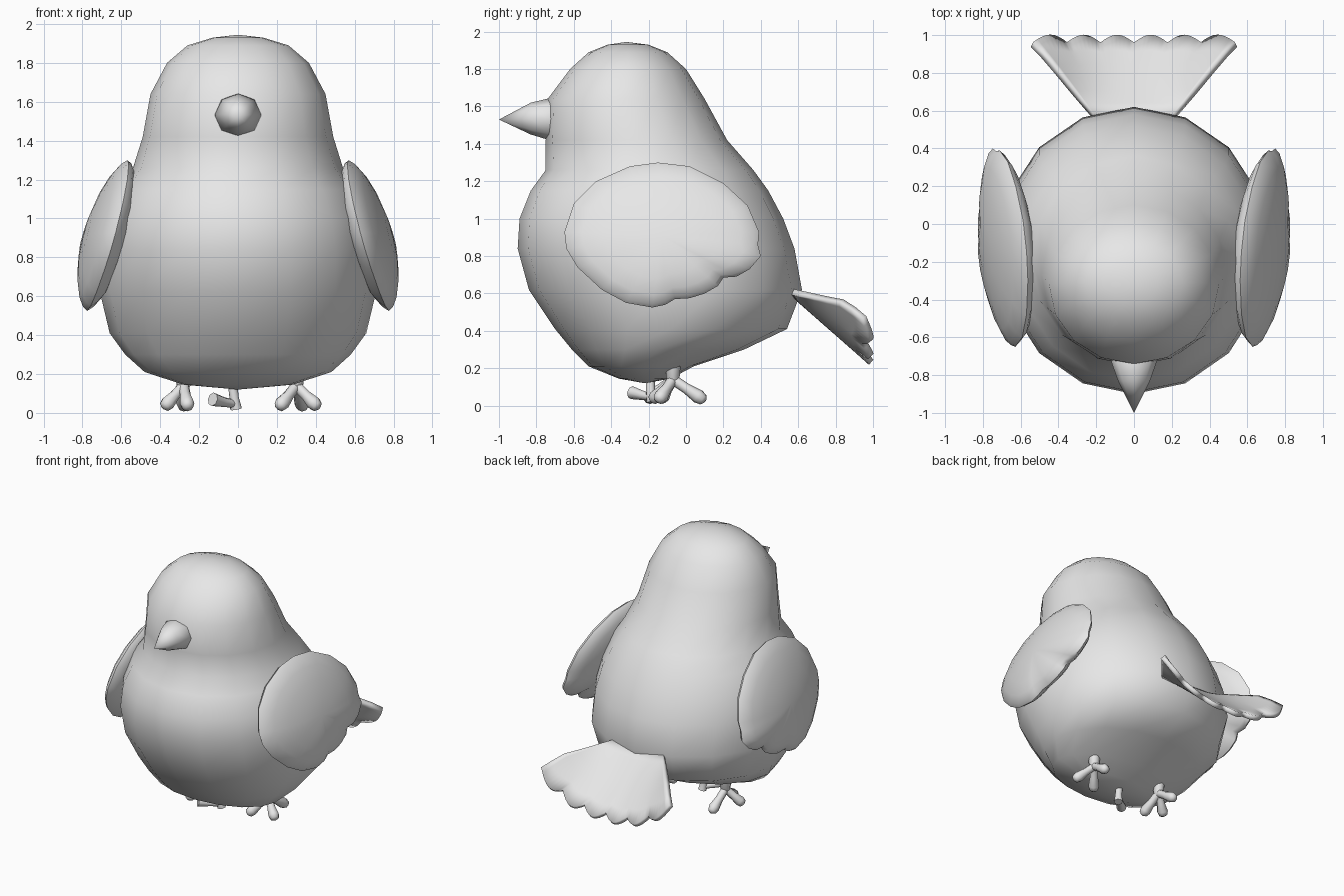
import bpy, bmesh, math
from mathutils import Vector

cube = bpy.data.objects.get("Cube")
if cube:
    bpy.data.objects.remove(cube, do_unlink=True)

grey = bpy.data.materials.new("soft grey")
grey.use_nodes = True
grey.diffuse_color = (0.8, 0.8, 0.8, 1)
grey.node_tree.nodes["Principled BSDF"].inputs["Base Color"].default_value = (0.8, 0.8, 0.8, 1)


def finish(name, bm, angle=60):
    bmesh.ops.recalc_face_normals(bm, faces=bm.faces)
    mesh = bpy.data.meshes.new(name)
    bm.to_mesh(mesh)
    bm.free()
    mesh.materials.append(grey)
    obj = bpy.data.objects.new(name, mesh)
    bpy.context.collection.objects.link(obj)
    bpy.ops.object.select_all(action='DESELECT')
    obj.select_set(True)
    bpy.context.view_layer.objects.active = obj
    bpy.ops.object.shade_smooth_by_angle(angle=math.radians(angle))
    return obj


def loft(bm, rings, start=None, end=None):
    """Skin closed rings of points, closing each end to a tip point or a cap."""
    loops = [[bm.verts.new(p) for p in ring] for ring in rings]
    n = len(loops[0])
    for a, b in zip(loops, loops[1:]):
        for i in range(n):
            j = (i + 1) % n
            bm.faces.new((a[i], a[j], b[j], b[i]))
    for loop, tip in ((loops[0], start), (loops[-1], end)):
        if tip is None:
            bm.faces.new(loop)
        else:
            v = bm.verts.new(tip)
            for i in range(n):
                bm.faces.new((loop[i], loop[(i + 1) % n], v))


def tube(bm, points, radii, sides=8):
    """Round tube along a short path."""
    pts = [Vector(p) for p in points]
    rings = []
    for i, p in enumerate(pts):
        d = pts[min(i + 1, len(pts) - 1)] - pts[max(i - 1, 0)]
        q = d.to_track_quat('Z', 'Y')
        rings.append([p + q @ Vector((radii[i] * math.cos(t), radii[i] * math.sin(t), 0))
                      for t in (math.tau * k / sides for k in range(sides))])
    loft(bm, rings)


# Body: height, half width, front y, back y
body_profile = [
    (0.145, 0.28, -0.36, -0.08), (0.21, 0.48, -0.52, 0.04), (0.30, 0.58, -0.61, 0.31),
    (0.41, 0.66, -0.70, 0.54), (0.62, 0.71, -0.84, 0.62), (0.84, 0.71, -0.90, 0.58),
    (1.00, 0.68, -0.89, 0.52), (1.15, 0.61, -0.83, 0.44), (1.26, 0.54, -0.75, 0.36),
    (1.42, 0.49, -0.75, 0.22), (1.64, 0.45, -0.74, 0.10), (1.80, 0.365, -0.62, 0.0),
    (1.89, 0.26, -0.52, -0.10), (1.93, 0.13, -0.42, -0.20)]
SIDES = 16
rings = []
for z, w, front, back in body_profile:
    mid, half = (front + back) / 2, (back - front) / 2
    rings.append([(w * math.cos(t), mid + half * math.sin(t), z)
                  for t in (math.tau * k / SIDES for k in range(SIDES))])
bm = bmesh.new()
loft(bm, rings, (0, -0.22, 0.12), (0, -0.32, 1.945))
finish("body", bm)

# Beak: octagonal cone drawn out to a point
bm = bmesh.new()
rings = []
for y, w, h, z in ((-0.68, 0.10, 0.09, 1.53), (-0.73, 0.12, 0.112, 1.532), (-0.83, 0.085, 0.085, 1.535)):
    rings.append([(w * math.cos(math.tau * k / 8), y, z + h * math.sin(math.tau * k / 8))
                  for k in range(8)])
loft(bm, rings, end=(0, -1, 1.53))
finish("beak", bm)

# Wings: feathered outline (y, z) domed on both sides of a leaning plane
outline = [(-0.65, 0.93), (-0.60, 1.08), (-0.48, 1.20), (-0.30, 1.28), (-0.15, 1.30),
           (0.02, 1.28), (0.20, 1.19), (0.33, 1.07), (0.39, 0.93), (0.385, 0.86),
           (0.40, 0.80), (0.34, 0.73), (0.27, 0.69), (0.20, 0.685), (0.17, 0.64),
           (0.10, 0.60), (0.02, 0.575), (-0.06, 0.57), (-0.11, 0.54), (-0.18, 0.525),
           (-0.32, 0.55), (-0.45, 0.62), (-0.58, 0.74), (-0.64, 0.84)]
CY, CZ = -0.13, 0.91


def wing_point(y, z, bulge, side):
    x = 0.67 - 0.27 * (z - 0.93) + 0.08 * (y - CY) + bulge
    return (side * x, y, z)


for name, side in (("left_wing", 1), ("right_wing", -1)):
    rings = []
    for direction in (-1, 1):
        for s in (0.3, 0.6, 0.82, 0.95) if direction < 0 else (1, 0.95, 0.82, 0.6, 0.3):
            bulge = direction * 0.12 * (1 - s * s) ** 0.65
            rings.append([wing_point(CY + s * (y - CY), CZ + s * (z - CZ), bulge, side)
                          for y, z in outline])
    bm = bmesh.new()
    loft(bm, rings, wing_point(CY, CZ, -0.12, side), wing_point(CY, CZ, 0.12, side))
    finish(name, bm)

# Tail: fan sheet with raised sides and a scalloped rear edge
bm = bmesh.new()
COLS, ROWS = 48, 6
grid = []
for r in range(ROWS + 1):
    v = r / ROWS
    row = []
    for c in range(COLS + 1):
        u = 2 * c / COLS - 1
        scallop = 0.04 * v ** 6 * (abs(math.sin(3 * math.pi * u)) - 0.5)
        x = u * (0.21 + 0.33 * v)
        y = 0.56 + 0.41 * v + scallop
        z = 0.61 - 0.36 * v + 0.20 * abs(u) ** 2.5 * min(1, 1.4 * v) - scallop
        row.append(bm.verts.new((x, y, z)))
    grid.append(row)
for a, b in zip(grid, grid[1:]):
    for c in range(COLS):
        bm.faces.new((a[c], a[c + 1], b[c + 1], b[c]))
tail = finish("tail", bm)
solid = tail.modifiers.new("thickness", 'SOLIDIFY')
solid.thickness = 0.035
solid.offset = 0

# Feet: a short leg with three rounded toes
feet = {"left_foot": (0.30, [(-0.08, -0.10), (0.10, -0.07), (0.03, 0.15)]),
        "right_foot": (-0.28, [(0.02, -0.13), (-0.09, -0.06), (0.0, 0.15)])}
for name, (x, toes) in feet.items():
    bm = bmesh.new()
    hip = Vector((x, -0.07, 0.14))
    tube(bm, [hip + Vector((0, 0, 0.12)), hip, hip - Vector((0, 0, 0.025))], [0.045, 0.035, 0.02])
    for dx, dy in toes:
        path = [hip + Vector((dx * t, dy * t, -0.1 * t)) for t in (0, 0.5, 0.9, 1.08, 1.15)]
        tube(bm, path, [0.028, 0.028, 0.038, 0.03, 0.012])
    finish(name, bm)

# Small spur under the belly
bm = bmesh.new()
tube(bm, [(-0.03, -0.19, 0.17), (-0.02, -0.19, 0.08), (-0.01, -0.18, 0.02)], [0.025, 0.025, 0.03])
tube(bm, [(-0.01, -0.18, 0.045), (-0.07, -0.23, 0.055), (-0.13, -0.29, 0.07)], [0.02, 0.025, 0.035])
finish("belly_spur", bm)
